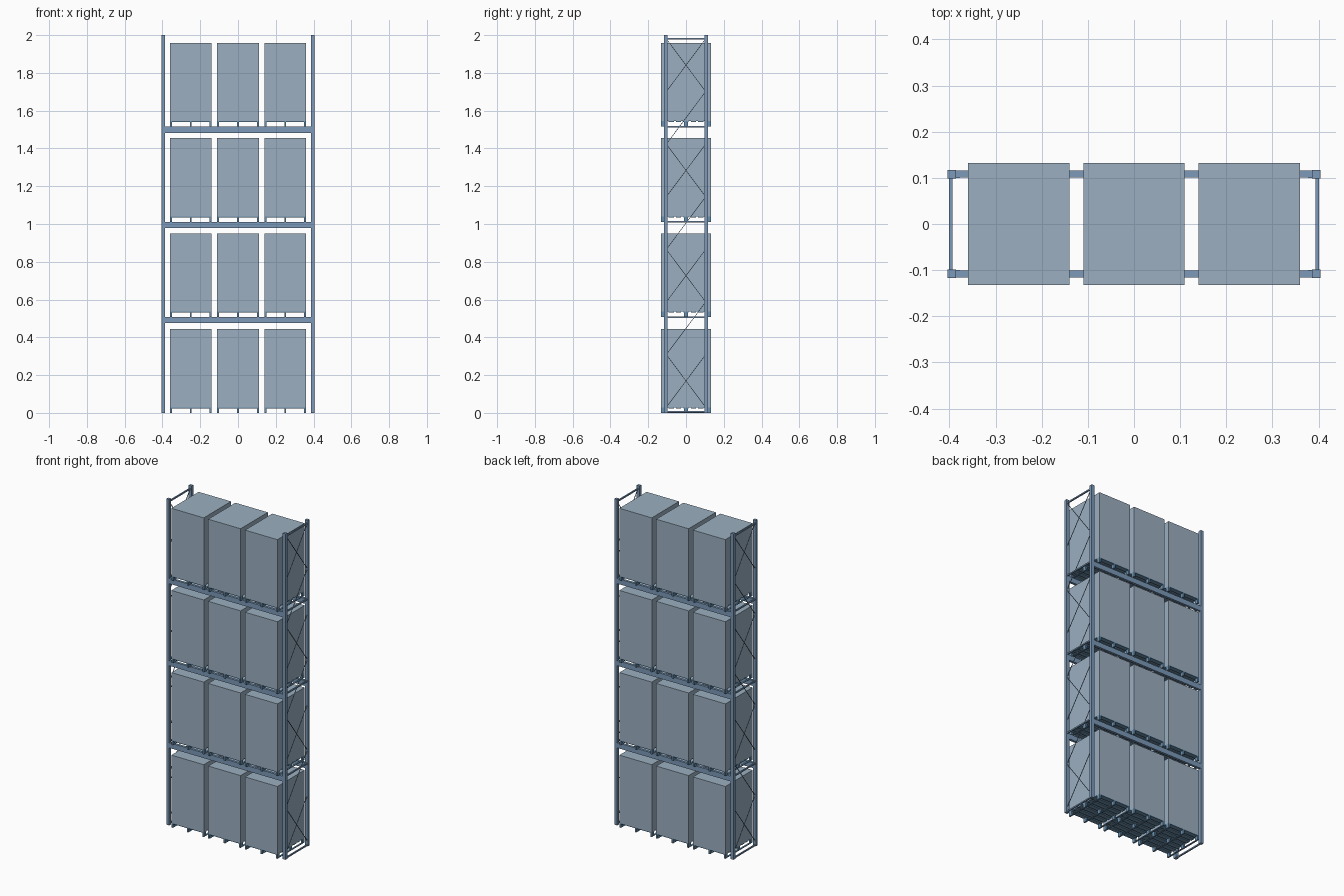
import bpy, bmesh
from mathutils import Vector, Matrix

if "Cube" in bpy.data.objects:
    bpy.data.objects.remove(bpy.data.objects["Cube"])


def material(name, rgb):
    m = bpy.data.materials.new(name)
    m.diffuse_color = (*rgb, 1)
    m.use_nodes = True
    m.node_tree.nodes["Principled BSDF"].inputs["Base Color"].default_value = m.diffuse_color
    return m


SLATE = material("slate_load", (0.33, 0.43, 0.53))
STEEL = material("blue_steel", (0.20, 0.32, 0.48))
PALLET = material("blue_pallet", (0.15, 0.29, 0.44))


def add_box(bm, lo, hi):
    lo, hi = Vector(lo), Vector(hi)
    size = hi - lo
    mat = Matrix.Translation((lo + hi) / 2) @ Matrix.Diagonal((*size, 1))
    bmesh.ops.create_cube(bm, size=1, matrix=mat)


def add_bar(bm, a, b, t):
    # square bar between two points
    a, b = Vector(a), Vector(b)
    d = b - a
    rot = d.to_track_quat('Z', 'X').to_matrix().to_4x4()
    mat = Matrix.Translation((a + b) / 2) @ rot @ Matrix.Diagonal((t, t, d.length, 1))
    bmesh.ops.create_cube(bm, size=1, matrix=mat)


def make_mesh(bm, name, mat):
    me = bpy.data.meshes.new(name)
    bm.to_mesh(me)
    bm.free()
    me.materials.append(mat)
    return me


def place(me, name, loc=(0, 0, 0)):
    ob = bpy.data.objects.new(name, me)
    ob.location = loc
    bpy.context.collection.objects.link(ob)


def finish(bm, name, mat=STEEL):
    place(make_mesh(bm, name, mat), name)


LEVELS = [0.0, 0.507, 1.011, 1.515]
POST_Y = 0.108

# uprights and end-frame bracing
for side, sx in (("left", -1), ("right", 1)):
    for face, sy in (("front", -1), ("back", 1)):
        bm = bmesh.new()
        x, y = sx * 0.395, sy * POST_Y
        add_box(bm, (x - 0.0095, y - 0.009, 0), (x + 0.0095, y + 0.009, 2))
        finish(bm, f"{side}_{face}_upright")

    bm = bmesh.new()
    x = sx * 0.397
    for z in (0.005, 0.507, 1.012, 1.515, 1.98):
        add_box(bm, (x - 0.004, -0.1, z - 0.004), (x + 0.004, 0.1, z + 0.004))
    finish(bm, f"{side}_frame_rungs")

    # crossed panels alternate with single diagonals
    bm = bmesh.new()
    step = 1.95 / 7
    for i in range(7):
        z0 = 0.03 + i * step
        z1 = z0 + step
        add_bar(bm, (x, -0.104, z0), (x, 0.104, z1), 0.003)
        if i % 2 == 0:
            add_bar(bm, (x + 0.002, 0.104, z0), (x + 0.002, -0.104, z1), 0.003)
    finish(bm, f"{side}_frame_diagonals")

# load beams with end connectors
for n, top in enumerate(LEVELS[1:], 1):
    for face, sy in (("front", -1), ("back", 1)):
        bm = bmesh.new()
        y = sy * POST_Y
        add_box(bm, (-0.39, y - 0.0075, top - 0.032), (0.39, y + 0.0075, top))
        for sx in (-1, 1):
            cx = sx * 0.383
            add_box(bm, (cx - 0.006, y - 0.0085, top - 0.031),
                    (cx + 0.006, y + 0.0085, top - 0.001))
        finish(bm, f"{face}_beam_{n}")

# one pallet: bottom runners, nine blocks, deck boards
bm = bmesh.new()
for x in (-0.105, 0, 0.105):
    add_box(bm, (x - 0.005, -0.132, 0), (x + 0.005, 0.132, 0.004))
    for y in (-0.121, 0, 0.121):
        add_box(bm, (x - 0.005, y - 0.011, 0.004), (x + 0.005, y + 0.011, 0.024))
for i in range(7):
    y = -0.118 + i * 0.236 / 6
    add_box(bm, (-0.11, y - 0.014, 0.024), (0.11, y + 0.014, 0.029))
pallet_mesh = make_mesh(bm, "pallet", PALLET)

# one boxed load
bm = bmesh.new()
add_box(bm, (-0.11, -0.132, 0.029), (0.11, 0.132, 0.444))
load_mesh = make_mesh(bm, "load", SLATE)

# three pallets with loads on every level
for n, z in enumerate(LEVELS):
    for k, x in enumerate((-0.25, 0, 0.25)):
        place(pallet_mesh, f"pallet_{n}_{k}", (x, 0, z))
        place(load_mesh, f"load_{n}_{k}", (x, 0, z))
